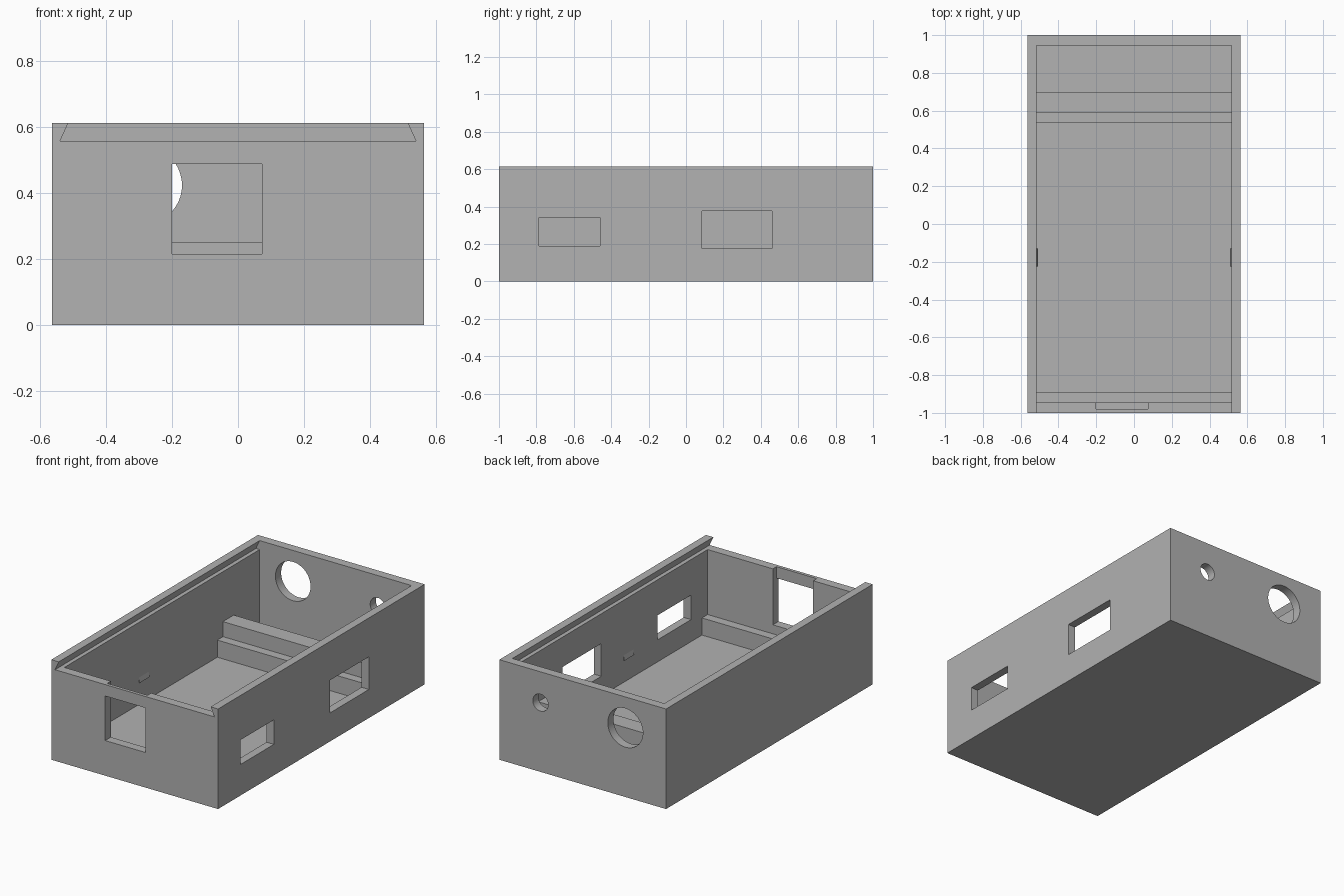
import bpy, bmesh
from math import radians

cube = bpy.data.objects.get("Cube")
if cube:
    bpy.data.objects.remove(cube, do_unlink=True)

# One plain grey for everything
grey = bpy.data.materials.new("plain grey")
grey.use_nodes = True
colour = (0.445, 0.445, 0.445, 1)
grey.diffuse_color = colour
grey.node_tree.nodes["Principled BSDF"].inputs["Base Color"].default_value = colour

HALF_W, HALF_L, HEIGHT = 0.565, 1.0, 0.613
IN_W, IN_L, FLOOR, LEDGE = 0.515, 0.945, 0.055, 0.558
EMBED = 0.005


def prism(name, profile, axis, start, end):
    """Extrude a closed 2D profile along x or y."""
    bm = bmesh.new()

    def ring(t):
        return [bm.verts.new((t, a, b) if axis == "x" else (a, t, b)) for a, b in profile]

    first, last = ring(start), ring(end)
    bm.faces.new(first)
    bm.faces.new(last)
    for i in range(len(profile)):
        j = (i + 1) % len(profile)
        bm.faces.new((first[i], first[j], last[j], last[i]))
    bmesh.ops.recalc_face_normals(bm, faces=bm.faces)
    mesh = bpy.data.meshes.new(name)
    bm.to_mesh(mesh)
    bm.free()
    mesh.materials.append(grey)
    obj = bpy.data.objects.new(name, mesh)
    bpy.context.collection.objects.link(obj)
    return obj


def box(name, x, y, z):
    return prism(name, [(x[0], z[0]), (x[1], z[0]), (x[1], z[1]), (x[0], z[1])], "y", *y)


def cylinder(name, x, z, radius):
    bpy.ops.mesh.primitive_cylinder_add(vertices=64, radius=radius, depth=0.2,
                                        location=(x, HALF_L, z), rotation=(radians(90), 0, 0))
    obj = bpy.context.object
    obj.name = name
    obj.data.materials.append(grey)
    return obj


def cut(target, cutter):
    mod = target.modifiers.new("cut", "BOOLEAN")
    mod.operation, mod.solver, mod.object = "DIFFERENCE", "EXACT", cutter
    bpy.context.view_layer.objects.active = target
    bpy.ops.object.modifier_apply(modifier=mod.name)
    bpy.data.objects.remove(cutter, do_unlink=True)


# Case body, hollowed out
case = box("case_body", (-HALF_W, HALF_W), (-HALF_L, HALF_L), (0, HEIGHT))
cut(case, box("cavity", (-IN_W, IN_W), (-IN_L, IN_L), (FLOOR, LEDGE + 0.01)))

# Dovetail groove for a sliding lid, open at the front
groove = [(-0.54, LEDGE), (0.54, LEDGE), (0.49, 0.668), (-0.49, 0.668)]
cut(case, prism("lid_groove", groove, "y", -1.1, IN_L))

# Front window, with a pocket behind it that thins the wall
WINDOW_X = (-0.2, 0.073)
cut(case, box("front_pocket", WINDOW_X, (-0.98, -0.9), (0.215, LEDGE + 0.01)))
cut(case, box("front_window", WINDOW_X, (-1.1, -0.96), (0.215, 0.488)))

# Two ports in the +x side
cut(case, box("small_port", (0.5, 0.6), (-0.785, -0.46), (0.19, 0.34)))
cut(case, box("large_port", (0.5, 0.6), (0.085, 0.46), (0.175, 0.375)))

# Round holes in the back
cut(case, cylinder("large_hole", -0.289, 0.424, 0.119))
cut(case, cylinder("small_hole", 0.286, 0.424, 0.052))

bpy.ops.object.select_all(action="DESELECT")
case.select_set(True)
bpy.context.view_layer.objects.active = case
bpy.ops.object.shade_smooth_by_angle(angle=radians(30))

# Ridges across the floor
across = (-IN_W - EMBED, IN_W + EMBED)
base = FLOOR - EMBED
box("front_ridge", across, (-IN_L - EMBED, -0.89), (base, 0.16))
stepped = [(0.535, base), (0.695, base), (0.695, 0.252), (0.59, 0.252), (0.59, 0.16), (0.535, 0.16)]
prism("stepped_back_ridge", stepped, "x", *across)

# Small snap wedges on the inner side walls
for side, name in ((1, "left_snap"), (-1, "right_snap")):
    wedge = [(side * (IN_W + EMBED), 0.19), (side * (IN_W - 0.007), 0.19),
             (side * IN_W, 0.22), (side * (IN_W + EMBED), 0.22)]
    prism(name, wedge, "y", -0.225, -0.13)
